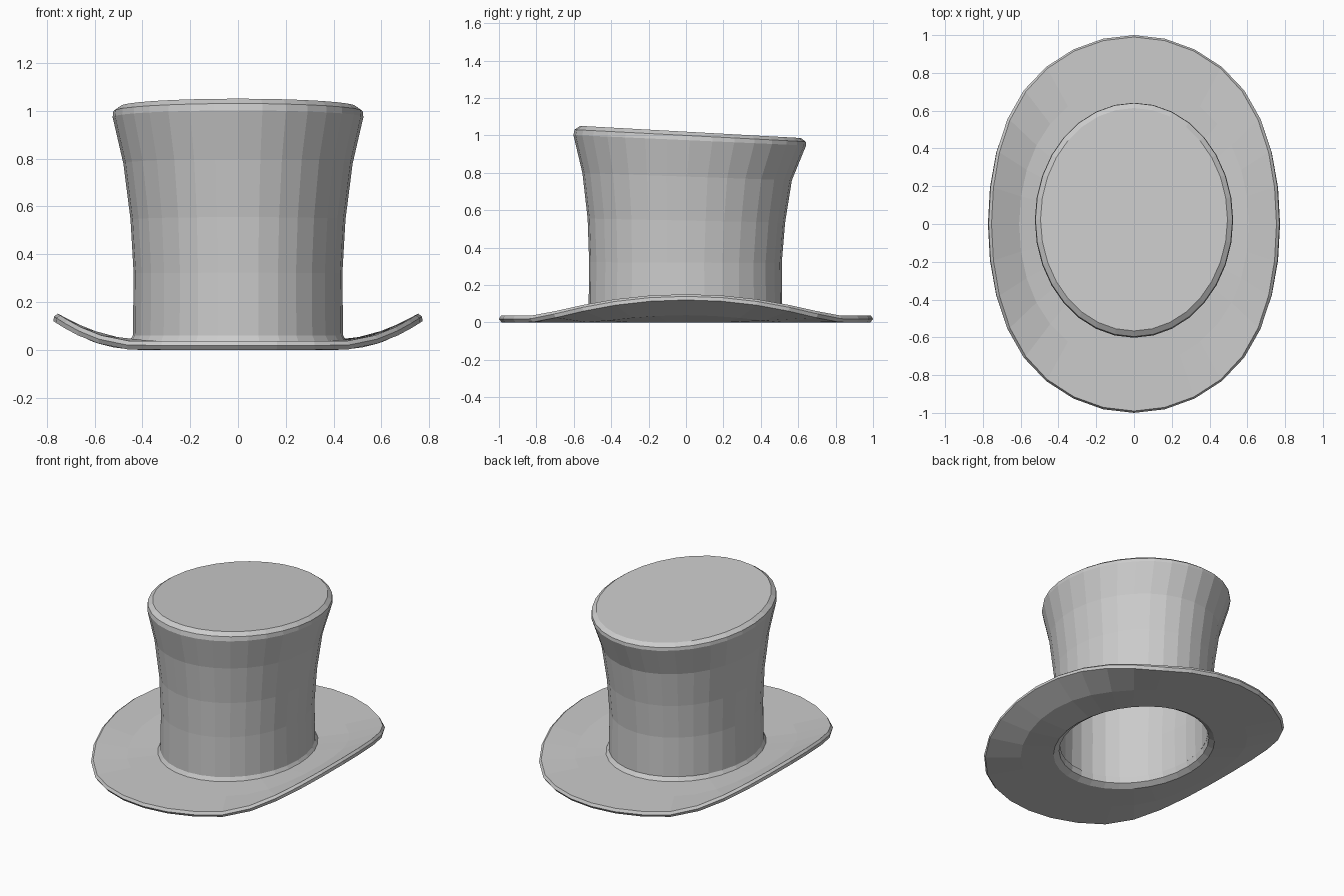
import bpy
import bmesh
from math import cos, sin, pi, sqrt

SIDES = 32

old = bpy.data.objects.get("Cube")
if old:
    bpy.data.objects.remove(old, do_unlink=True)

felt = bpy.data.materials.new("grey felt")
felt.use_nodes = True
grey = (0.6, 0.6, 0.6, 1)
felt.diffuse_color = grey
felt.node_tree.nodes["Principled BSDF"].inputs["Base Color"].default_value = grey


def loft(name, rings, closed=False):
    """Skin rings of points; cap both ends unless the profile is a closed loop."""
    bm = bmesh.new()
    loops = [[bm.verts.new(p) for p in ring] for ring in rings]
    pairs = list(zip(loops, loops[1:]))
    if closed:
        pairs.append((loops[-1], loops[0]))
    else:
        bm.faces.new(loops[0])
        bm.faces.new(loops[-1])
    for a, b in pairs:
        for i in range(SIDES):
            j = (i + 1) % SIDES
            bm.faces.new((a[i], a[j], b[j], b[i]))
    bmesh.ops.recalc_face_normals(bm, faces=bm.faces)
    mesh = bpy.data.meshes.new(name)
    bm.to_mesh(mesh)
    bm.free()
    mesh.materials.append(felt)
    obj = bpy.data.objects.new(name, mesh)
    bpy.context.collection.objects.link(obj)
    return obj


def oval(rx, ry, cy=0, z=0, tilt=0):
    """Oval ring, sloping down towards the back by tilt."""
    ring = []
    for i in range(SIDES):
        a = 2 * pi * i / SIDES
        y = cy + ry * sin(a)
        ring.append((rx * cos(a), y, z - tilt * y))
    return ring


def curl(ring, lift):
    """Bend the sides of a flat ring upwards and offset it along the normal."""
    bent = []
    for x, y, _ in ring:
        side = 1 if x > 0 else -1
        d = abs(x)
        d -= 0.52 * max(0, d - 0.5) ** 2
        rise = max(0, d - 0.42)
        slope = 1.93 * rise
        n = sqrt(1 + slope * slope)
        bent.append((side * (d - lift * slope / n), y,
                     0.965 * rise ** 2 + lift / n))
    return bent


# Crown: flaring outer wall, then the hollow inside
outer = [
    (0.455, 0.535, 0, 0.036, 0),
    (0.44, 0.518, -0.003, 0.06, 0),
    (0.437, 0.515, -0.003, 0.32, 0.005),
    (0.45, 0.528, 0.002, 0.545, 0.02),
    (0.48, 0.56, 0.006, 0.78, 0.035),
    (0.525, 0.622, 0.02, 0.975, 0.045),
    (0.522, 0.618, 0.022, 1.0, 0.052),
    (0.495, 0.59, 0.024, 1.02, 0.055),
]
inner = [(rx - 0.028, ry - 0.028, cy, z, t) for rx, ry, cy, z, t in outer[1:6]]
crown_rings = [oval(*r) for r in reversed(inner)]
crown_rings += [oval(*r) for r in outer]
loft("crown", crown_rings)

# Brim: thin plate with curled sides, rounded rim and a rounded head opening
brim_profile = [
    (0.412, 0.487, 0.06),
    (0.418, 0.493, 0.022),
    (0.45, 0.53, 0),
    (0.63, 0.75, 0),
    (0.83, 0.985, 0),
    (0.84, 1.0, 0.018),
    (0.832, 0.99, 0.036),
    (0.63, 0.75, 0.036),
    (0.43, 0.51, 0.036),
]
loft("brim", [curl(oval(rx, ry), z) for rx, ry, z in brim_profile], closed=True)
